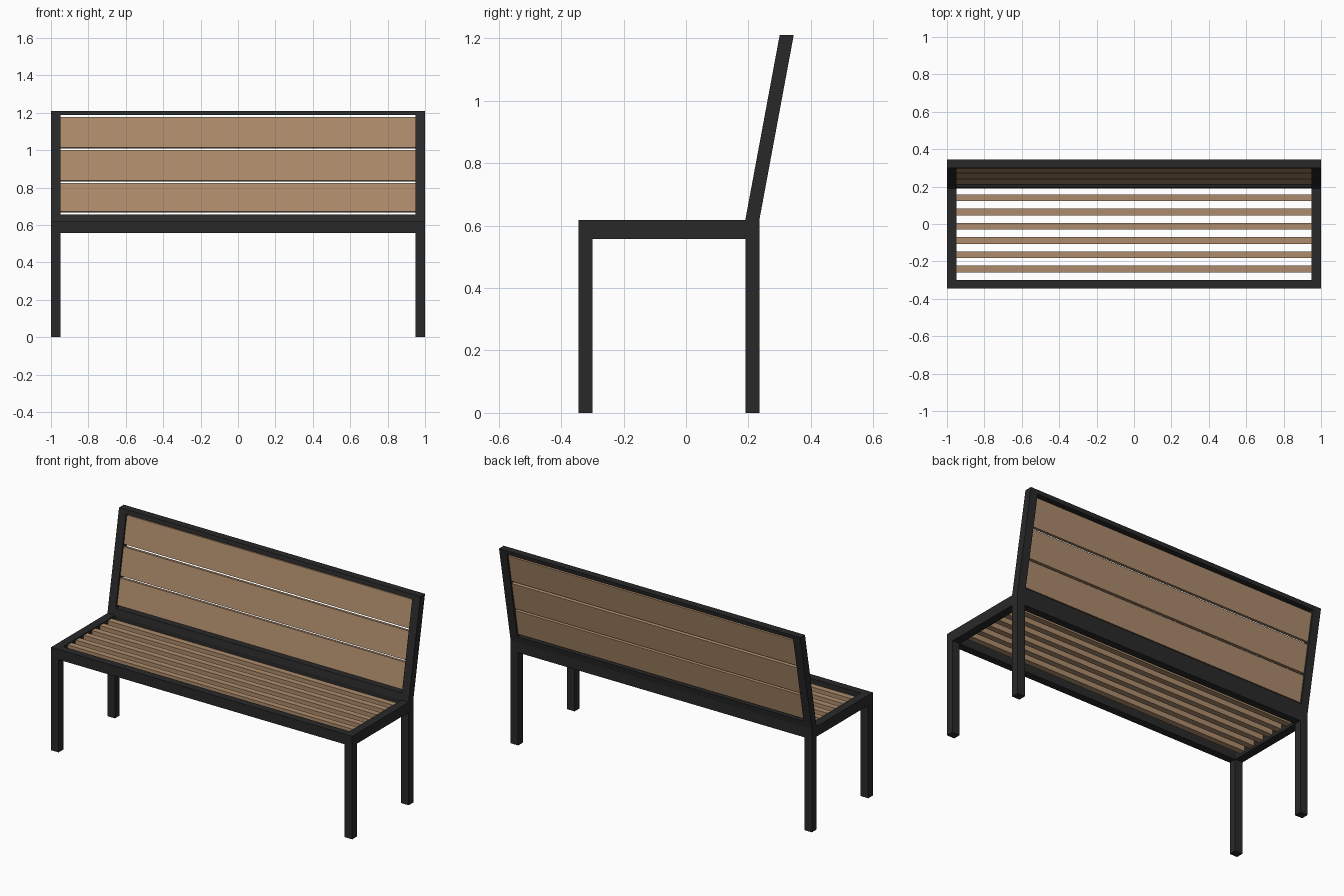
import bpy

if "Cube" in bpy.data.objects:
    bpy.data.objects.remove(bpy.data.objects["Cube"])

def material(name, col):
    m = bpy.data.materials.new(name)
    m.diffuse_color = col
    m.use_nodes = True
    m.node_tree.nodes["Principled BSDF"].inputs["Base Color"].default_value = m.diffuse_color
    return m

METAL = material("dark_metal", (0.022, 0.022, 0.022, 1))
WOOD = material("wood", (0.42, 0.26, 0.15, 1))

def extrude_x(name, profile, x0, x1, mat):
    """Extrude a (y, z) profile along x."""
    n = len(profile)
    verts = [(x, y, z) for x in (x0, x1) for y, z in profile]
    faces = [tuple(reversed(range(n))), tuple(range(n, 2 * n))]
    faces += [(i, (i + 1) % n, n + (i + 1) % n, n + i) for i in range(n)]
    me = bpy.data.meshes.new(name)
    me.from_pydata(verts, [], faces)
    me.materials.append(mat)
    ob = bpy.data.objects.new(name, me)
    bpy.context.collection.objects.link(ob)
    return ob

def box(y0, y1, z0, z1):
    return [(y0, z0), (y1, z0), (y1, z1), (y0, z1)]

X, T = 1.0, 0.05                  # half length, tube width
YF, YB, D = -0.345, 0.19, 0.045   # front face, rear post front face, tube depth
Z0, Z1, TOP = 0.557, 0.618, 1.21  # seat frame bottom and top, back top
LEAN = 0.11 / (TOP - Z1)

def back(z0, z1, a=0.0, b=D):
    """Sheared profile following the lean of the backrest."""
    s0, s1 = YB + LEAN * (z0 - Z1), YB + LEAN * (z1 - Z1)
    return [(s0 + a, z0), (s0 + b, z0), (s1 + b, z1), (s1 + a, z1)]

# side frames
for side, x in (("left", -X), ("right", X - T)):
    extrude_x(f"front_leg_{side}", box(YF, YF + D, 0, Z1), x, x + T, METAL)
    extrude_x(f"seat_side_rail_{side}", box(YF + D, YB, Z0, Z1), x, x + T, METAL)
    extrude_x(f"rear_leg_{side}", box(YB, YB + D, 0, Z1), x, x + T, METAL)
    extrude_x(f"back_post_{side}", back(Z1, TOP), x, x + T, METAL)

# long rails
xi = X - T
extrude_x("seat_front_rail", box(YF, YF + D, Z0, Z1), -xi, xi, METAL)
extrude_x("seat_rear_rail", box(YB, YB + D, Z0, Z1), -xi, xi, METAL)
extrude_x("back_bottom_rail", back(Z1, 0.657), -xi, xi, METAL)
extrude_x("back_top_rail", back(1.187, TOP), -xi, xi, METAL)

# seat slats
for i in range(6):
    y = -0.24 + i * 0.076
    extrude_x(f"seat_slat_{i + 1}", box(y - 0.018, y + 0.018, 0.572, 0.612), -xi, xi, WOOD)

# back slats, ends square to the lean
for i, (z0, z1) in enumerate([(0.672, 0.825), (0.837, 1.0), (1.014, 1.177)]):
    p = back(z0, z1, 0.01, 0.035)
    k = 0.025 * LEAN
    p[1] = (p[1][0] - k * LEAN, p[1][1] - k)
    p[2] = (p[2][0] - k * LEAN, p[2][1] - k)
    extrude_x(f"back_slat_{i + 1}", p, -xi, xi, WOOD)
